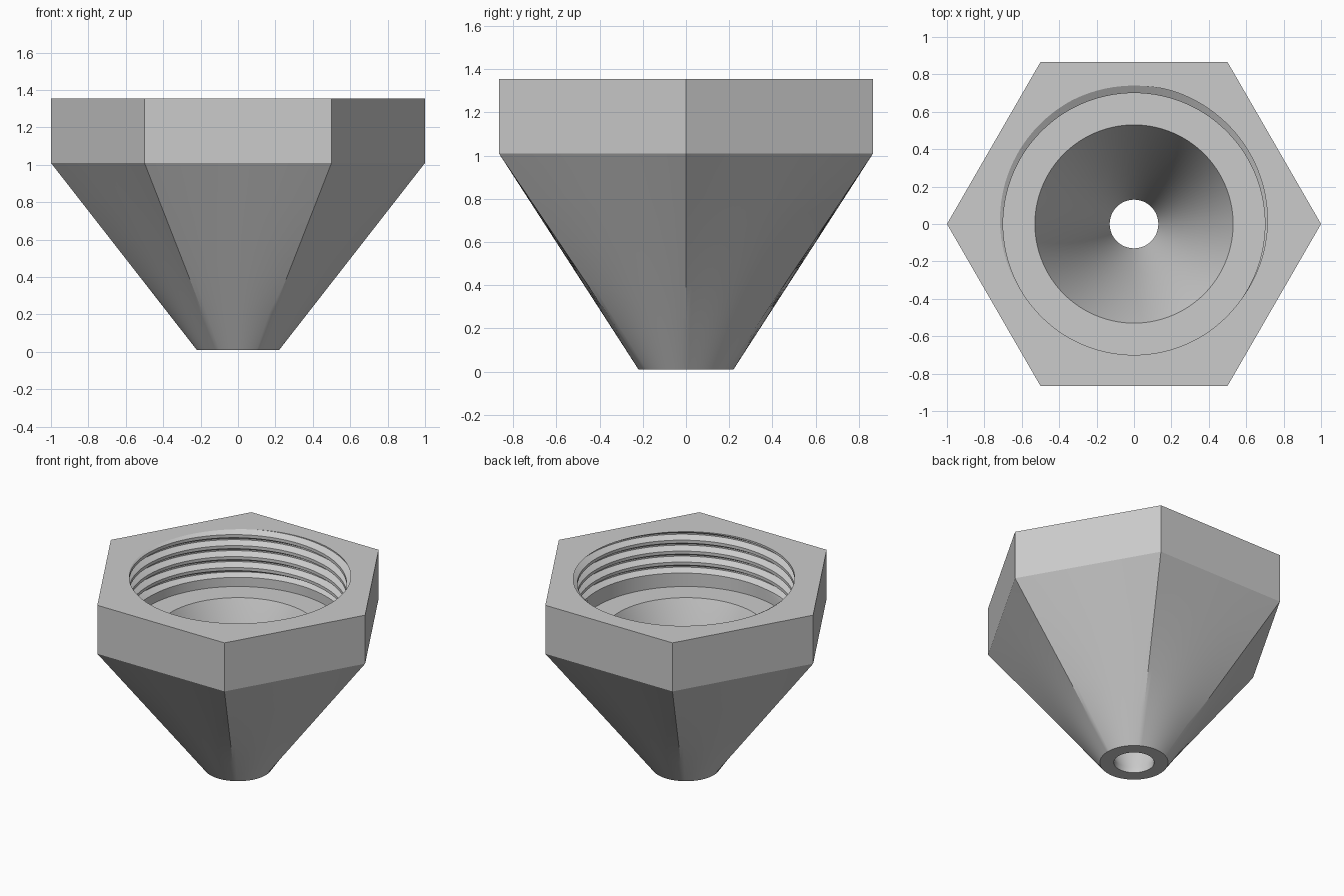
import bpy, bmesh, math

if "Cube" in bpy.data.objects:
    bpy.data.objects.remove(bpy.data.objects["Cube"])

N = 120                        # segments around the axis
TOP, SHOULDER, BASE = 1.355, 1.01, 0.01
LEDGE, THREAD_START = 0.965, 1.03
PITCH, BORE, DEPTH = 0.078, 0.70, 0.04
STEPS = [0, 0.18, 0.5, 0.82]   # thread profile breakpoints within one pitch


def hex_radius(a):
    """Radius of a unit hexagon with corners on the x axis."""
    t = (a % (math.pi / 3)) - math.pi / 6
    return math.cos(math.pi / 6) / math.cos(t)


def thread_radius(a, z):
    """Bore radius with a right-handed helical V groove."""
    if z < THREAD_START:
        return BORE
    # groove runs out through the top face, deepest towards the back
    u = ((z - TOP) / PITCH - (a - 1.65) / math.tau + 0.5) % 1.0
    d = max(0.0, 1 - max(0.0, abs(u - 0.5) - 0.06) / 0.30)
    return BORE + DEPTH * d * min(1.0, (z - THREAD_START) / 0.02)


def thread_levels(a):
    """Heights of the wall rows, following the helix and clamped to the bore."""
    rows = [LEDGE, THREAD_START, THREAD_START + 0.02]
    for k in range(-7, 3):
        for s in (0.14, 0.44, 0.56, 0.86):
            z = TOP + PITCH * (k + s - 0.5 + (a - 1.65) / math.tau)
            rows.append(min(TOP, max(THREAD_START + 0.02, z)))
    return rows + [TOP]


def column(a):
    """Closed cross-section (radius, height) at angle a."""
    h = hex_radius(a)
    pts = [(0.13, BASE), (0.22, BASE)]
    pts += [(0.22 + (h - 0.22) * t, BASE + (SHOULDER - BASE) * t)
            for t in (0.2, 0.4, 0.6, 0.8, 1.0)]
    pts.append((h, TOP))
    pts += [(thread_radius(a, z), z) for z in reversed(thread_levels(a))]
    pts += [(0.53, LEDGE), (0.13, 0.05)]
    return pts


# nozzle body: one section per angle, bridged all the way round
bm = bmesh.new()
cols = []
for i in range(N + 1):
    a = math.tau * i / N
    cols.append([bm.verts.new((r * math.cos(a), r * math.sin(a), z))
                 for r, z in column(a)])
for c, d in zip(cols, cols[1:]):
    for j in range(len(c)):
        k = (j + 1) % len(c)
        bm.faces.new((c[j], d[j], d[k], c[k]))
bmesh.ops.remove_doubles(bm, verts=bm.verts, dist=0.0004)
bmesh.ops.dissolve_degenerate(bm, edges=bm.edges, dist=0.0002)
bmesh.ops.recalc_face_normals(bm, faces=bm.faces)

mesh = bpy.data.meshes.new("threaded_hex_nozzle")
bm.to_mesh(mesh)
bm.free()
nozzle = bpy.data.objects.new("threaded_hex_nozzle", mesh)
bpy.context.collection.objects.link(nozzle)

grey = bpy.data.materials.new("plain grey")
grey.diffuse_color = (0.6, 0.6, 0.6, 1)
grey.use_nodes = True
grey.node_tree.nodes["Principled BSDF"].inputs["Base Color"].default_value = grey.diffuse_color
mesh.materials.append(grey)

bpy.context.view_layer.objects.active = nozzle
nozzle.select_set(True)
bpy.ops.object.shade_smooth_by_angle(angle=math.radians(25))
